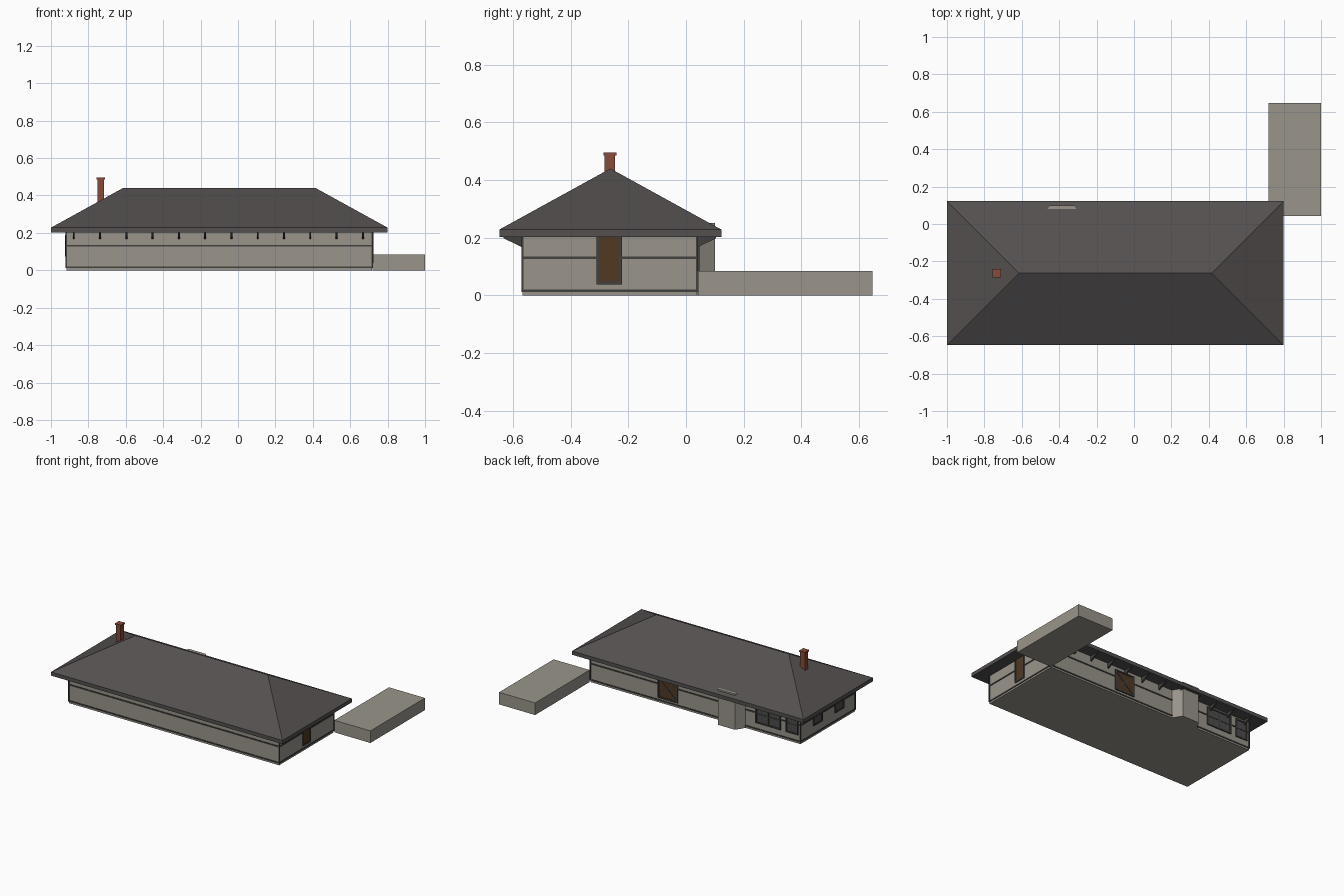
import bpy
from math import atan2, hypot
from mathutils import Matrix, Vector

if "Cube" in bpy.data.objects:
    bpy.data.objects.remove(bpy.data.objects["Cube"])


def material(name, rgb):
    m = bpy.data.materials.new(name)
    m.use_nodes = True
    m.diffuse_color = (*rgb, 1)
    bsdf = next(n for n in m.node_tree.nodes if n.type == 'BSDF_PRINCIPLED')
    bsdf.inputs["Base Color"].default_value = (*rgb, 1)
    bsdf.inputs["Roughness"].default_value = 0.8
    return m


STONE = material("warm_grey_wall", (0.32, 0.30, 0.258))
TRIM = material("dark_grey_trim", (0.055, 0.052, 0.05))
ROOF = material("charcoal_shingle", (0.088, 0.08, 0.078))
BRICK = material("red_brick", (0.24, 0.07, 0.042))
WOOD = material("brown_door", (0.08, 0.04, 0.016))
GLASS = material("dark_glass", (0.075, 0.075, 0.078))

# Building footprint and wall height
X0, X1, Y0, Y1, TOP = -0.917, 0.717, -0.567, 0.038, 0.21


def mesh_object(name, verts, faces, mat):
    mesh = bpy.data.meshes.new(name)
    mesh.from_pydata(verts, [], faces)
    mesh.materials.append(mat)
    ob = bpy.data.objects.new(name, mesh)
    bpy.context.collection.objects.link(ob)
    return ob


def prism(name, bottom, top, mat):
    """Closed solid joining two loops with the same number of points."""
    n = len(bottom)
    sides = [(i, (i + 1) % n, n + (i + 1) % n, n + i) for i in range(n)]
    return mesh_object(name, bottom + top,
                       [tuple(reversed(range(n))), tuple(range(n, 2 * n))] + sides, mat)


def box(name, x0, x1, y0, y1, z0, z1, mat):
    loop = [(x0, y0), (x1, y0), (x1, y1), (x0, y1)]
    return prism(name, [(x, y, z0) for x, y in loop], [(x, y, z1) for x, y in loop], mat)


def wall_box(name, wall, u0, u1, z0, z1, depth, mat):
    """Plate on a wall, placed by its run along the wall and its height."""
    if wall == "back":
        return box(name, u0, u1, Y1 - 0.004, Y1 + depth, z0, z1, mat)
    if wall == "left":
        return box(name, X1 - 0.004, X1 + depth, u0, u1, z0, z1, mat)
    return box(name, X0 - depth, X0 + 0.004, u0, u1, z0, z1, mat)


def frame(name, wall, u0, u1, z0, z1, w, depth, mat):
    wall_box(name + "_side_a", wall, u0, u0 + w, z0, z1, depth, mat)
    wall_box(name + "_side_b", wall, u1 - w, u1, z0, z1, depth, mat)
    wall_box(name + "_head", wall, u0 + w, u1 - w, z1 - w, z1, depth, mat)
    wall_box(name + "_sill", wall, u0 + w, u1 - w, z0, z0 + w, depth, mat)


def window(name, wall, u0, u1, z0, z1, sashes):
    wall_box(name + "_glass", wall, u0, u1, z0, z1, 0.004, GLASS)
    frame(name + "_frame", wall, u0, u1, z0, z1, 0.01, 0.008, TRIM)
    mid = (z0 + z1) / 2
    wall_box(name + "_rail", wall, u0, u1, mid - 0.003, mid + 0.003, 0.006, TRIM)
    for i in range(1, 2 * sashes):
        u = u0 + (u1 - u0) * i / (2 * sashes)
        w = 0.002 if i % 2 else 0.006
        wall_box(name + "_mullion", wall, u - w, u + w, z0, z1, 0.006, TRIM)


# Walls and loading platform
box("walls", X0, X1, Y0, Y1, 0, TOP, STONE)
box("platform", 0.72, 1.0, 0.042, 0.648, 0, 0.085, STONE)

# Horizontal trim bands and corner boards
e = 0.004
for name, z0, z1 in (("base_band", 0.012, 0.021), ("middle_band", 0.126, 0.135)):
    box(name + "_front", X0 - e, X1 + e, Y0 - e, Y0 + e, z0, z1, TRIM)
    box(name + "_back", X0 - e, X1 + e, Y1 - e, Y1 + e, z0, z1, TRIM)
    box(name + "_right", X0 - e, X0 + e, Y0, Y1, z0, z1, TRIM)
    box(name + "_left", X1 - e, X1 + e, Y0, Y1, z0, z1, TRIM)
for x in (X0, X1):
    for y in (Y0, Y1):
        box("corner_board", x - e, x + e, y - e, y + e, 0.012, TOP, TRIM)

# Hipped roof with an upright fascia
RX0, RX1, RY0, RY1, EAVE, RIDGE = -1.0, 0.8, -0.648, 0.123, 0.228, 0.44
rim = [(RX0, RY0), (RX1, RY0), (RX1, RY1), (RX0, RY1)]
mid_y, run = (RY0 + RY1) / 2, (RY1 - RY0) / 2
verts = [(x, y, z) for z in (0.202, EAVE) for x, y in rim]
verts += [(RX0 + run, mid_y, RIDGE), (RX1 - run, mid_y, RIDGE)]
faces = [(3, 2, 1, 0)] + [(i, (i + 1) % 4, 4 + (i + 1) % 4, 4 + i) for i in range(4)]
faces += [(4, 5, 9, 8), (5, 6, 9), (6, 7, 8, 9), (7, 4, 8)]
mesh_object("roof", verts, faces, ROOF)

# Eave brackets along both long sides
for i in range(12):
    x = -0.878 + i * 0.1405
    for y, d in ((Y0, -1), (Y1, 1)):
        tri = [(y, 0.166), (y, 0.204), (y + d * 0.066, 0.204), (y + d * 0.066, 0.198)]
        prism("eave_bracket", [(x - 0.005, a, b) for a, b in tri],
              [(x + 0.005, a, b) for a, b in tri], TRIM)

# Angled bay on the back wall, rising through the eave
bay = [(-0.28, Y1 - 0.01), (-0.28, Y1), (-0.32, 0.1), (-0.45, 0.1), (-0.49, Y1), (-0.49, Y1 - 0.01)]
prism("bay", [(x, y, 0) for x, y in bay], [(x, y, 0.251) for x, y in bay], STONE)

# Windows
window("wide_window", "back", -0.765, -0.57, 0.06, 0.19, 2)
window("narrow_window", "back", -0.9, -0.805, 0.06, 0.19, 1)
for u in (-0.15, -0.39):
    window("end_window", "right", u - 0.05, u + 0.05, 0.075, 0.19, 1)

# Entrance door on the end wall
wall_box("end_door", "left", -0.305, -0.225, 0.042, 0.205, 0.005, WOOD)
frame("end_door_frame", "left", -0.31, -0.222, 0.038, 0.212, 0.01, 0.008, TRIM)

# Freight door on the back wall with crossed braces
D0, D1, DZ0, DZ1 = 0.035, 0.19, 0.038, 0.18
wall_box("freight_door", "back", D0, D1, DZ0, DZ1, 0.004, WOOD)
frame("freight_door_frame", "back", D0, D1, DZ0 - 0.004, DZ1, 0.01, 0.008, TRIM)
w, h = D1 - D0 - 0.02, DZ1 - DZ0 - 0.02
for s in (-1, 1):
    brace = box("freight_door_brace", -hypot(w, h) / 2, hypot(w, h) / 2,
                -0.002, 0.002, -0.004, 0.004, TRIM)
    brace.matrix_world = (Matrix.Translation(Vector(((D0 + D1) / 2, Y1 + 0.005, (DZ0 + DZ1) / 2)))
                          @ Matrix.Rotation(s * atan2(h, w), 4, 'Y'))

# Brick chimney with a wider cap
cx, cy = -0.734, -0.264
for name, r, z0, z1 in (("chimney", 0.018, 0.33, 0.486), ("chimney_cap", 0.023, 0.486, 0.496)):
    box(name, cx - r, cx + r, cy - r, cy + r, z0, z1, BRICK)
